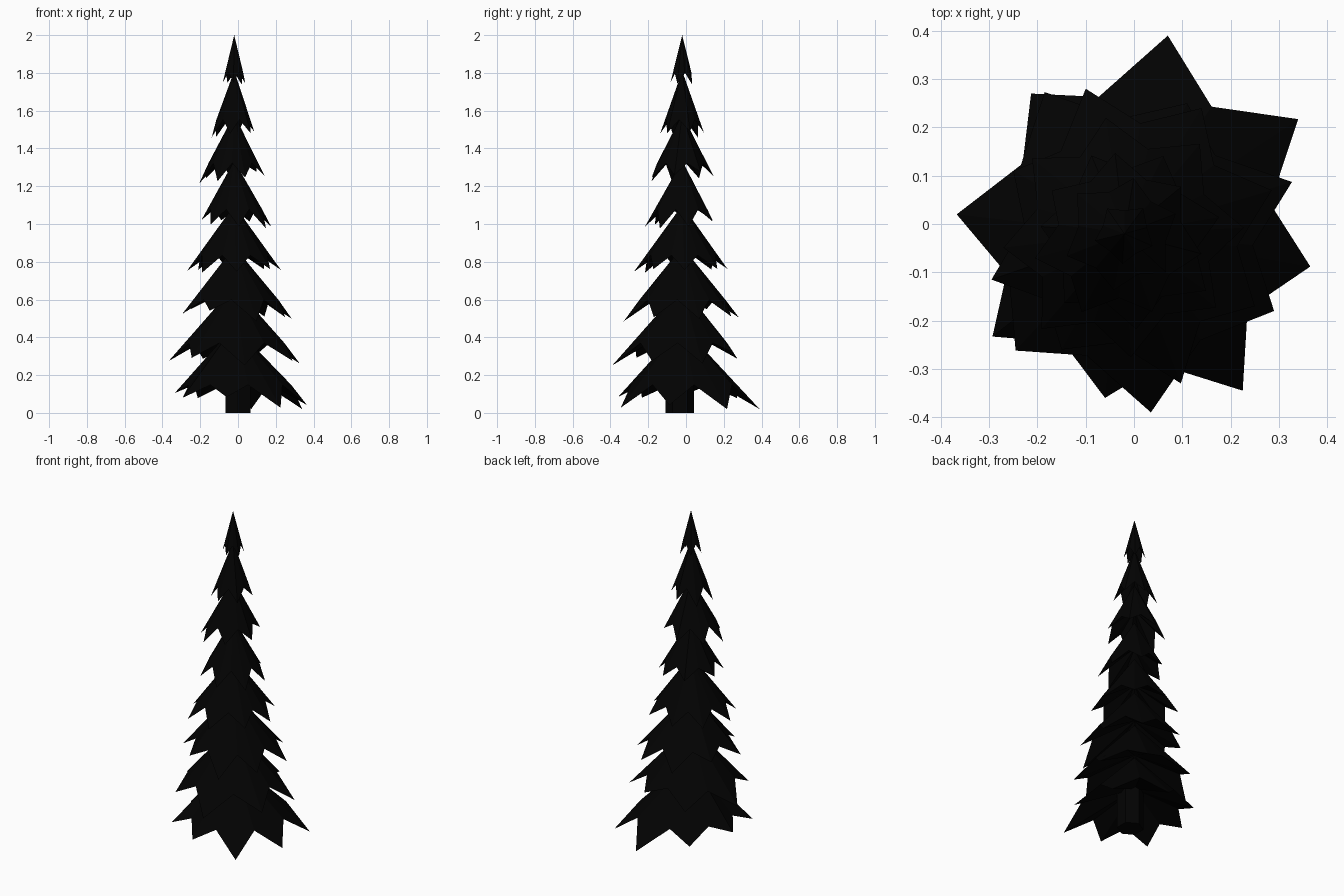
import bpy, bmesh, math, random

if "Cube" in bpy.data.objects:
    bpy.data.objects.remove(bpy.data.objects["Cube"])

random.seed(4)
AX, AY = -0.02, -0.02          # slightly off-centre tree axis


def material(name, c):
    m = bpy.data.materials.new(name)
    m.diffuse_color = (c, c, c, 1)
    m.use_nodes = True
    m.node_tree.nodes["Principled BSDF"].inputs["Base Color"].default_value = m.diffuse_color
    return m


needles = material("dark_needles", 0.0007)
bark = material("dark_bark", 0.0007)


def ring(n, phase, r, cx=AX, cy=AY):
    """Evenly spread branch tips with a little irregularity."""
    out = []
    for i in range(n):
        a = math.radians(phase + 360 * i / n + random.uniform(-3, 3))
        rr = r * random.uniform(0.97, 1.04)
        out.append((cx + rr * math.cos(a), cy + rr * math.sin(a)))
    return out


def tier(name, apex, tip_z, tips, valley=0.75):
    """Jagged star-shaped cone with a hollow underside."""
    bm = bmesh.new()
    top = bm.verts.new((AX, AY, apex))
    pol = sorted((math.atan2(y - AY, x - AX), math.hypot(x - AX, y - AY)) for x, y in tips)
    mean = sum(r for _, r in pol) / len(pol)
    drop = (apex - tip_z) / mean
    valley_z = apex - drop * mean * (valley + 0.02)
    rim = []
    for i, (a, r) in enumerate(pol):
        b, s = pol[(i + 1) % len(pol)]
        if b < a:
            b += 2 * math.pi
        # longer tips hang lower
        z = max(0.02, tip_z - (r - mean) * drop * 0.8)
        rim.append(bm.verts.new((AX + r * math.cos(a), AY + r * math.sin(a), z)))
        m, q = (a + b) / 2, valley * (r + s) / 2
        rim.append(bm.verts.new((AX + q * math.cos(m), AY + q * math.sin(m), valley_z)))
    under = bm.verts.new((AX, AY, valley_z + 0.35 * (apex - valley_z)))
    for i, v in enumerate(rim):
        w = rim[(i + 1) % len(rim)]
        bm.faces.new((top, v, w))
        bm.faces.new((under, w, v))
    me = bpy.data.meshes.new(name)
    bm.to_mesh(me)
    bm.free()
    me.materials.append(needles)
    bpy.context.collection.objects.link(bpy.data.objects.new(name, me))


# Branch tiers, top to bottom
tier("branch_tier_1", 2.00, 1.745, ring(5, 195, 0.064))
tier("branch_tier_2", 1.81, 1.475, ring(6, 20, 0.120, -0.025))
tier("branch_tier_3", 1.58, 1.245, ring(7, 90, 0.172, -0.035, -0.03))
tier("branch_tier_4", 1.335, 1.00, ring(7, 170, 0.188, -0.005, -0.03))
tier("branch_tier_5", 1.10, 0.755, ring(8, 5, 0.250, -0.024, -0.024))
tier("branch_tier_6", 0.88, 0.515, [(-0.10, 0.28), (-0.25, 0.11), (-0.295, -0.115), (-0.15, -0.26),
                                    (0.097, -0.33), (0.25, -0.17), (0.285, 0.07), (0.14, 0.24)])
tier("branch_tier_7", 0.67, 0.28, [(0.035, -0.39), (-0.245, -0.262), (-0.367, 0.02), (-0.185, 0.273),
                                   (0.11, 0.25), (0.327, 0.087), (0.29, -0.18)])
tier("branch_tier_8", 0.46, 0.055, [(0.07, 0.39), (0.34, 0.217), (0.365, -0.088), (0.225, -0.345),
                                    (-0.06, -0.36), (-0.293, -0.233), (-0.335, 0.02), (-0.213, 0.27)])

# Trunk
bpy.ops.mesh.primitive_cylinder_add(vertices=6, radius=0.075, depth=0.28, location=(0, -0.033, 0.14))
trunk = bpy.context.object
trunk.name = "trunk"
trunk.data.materials.append(bark)
